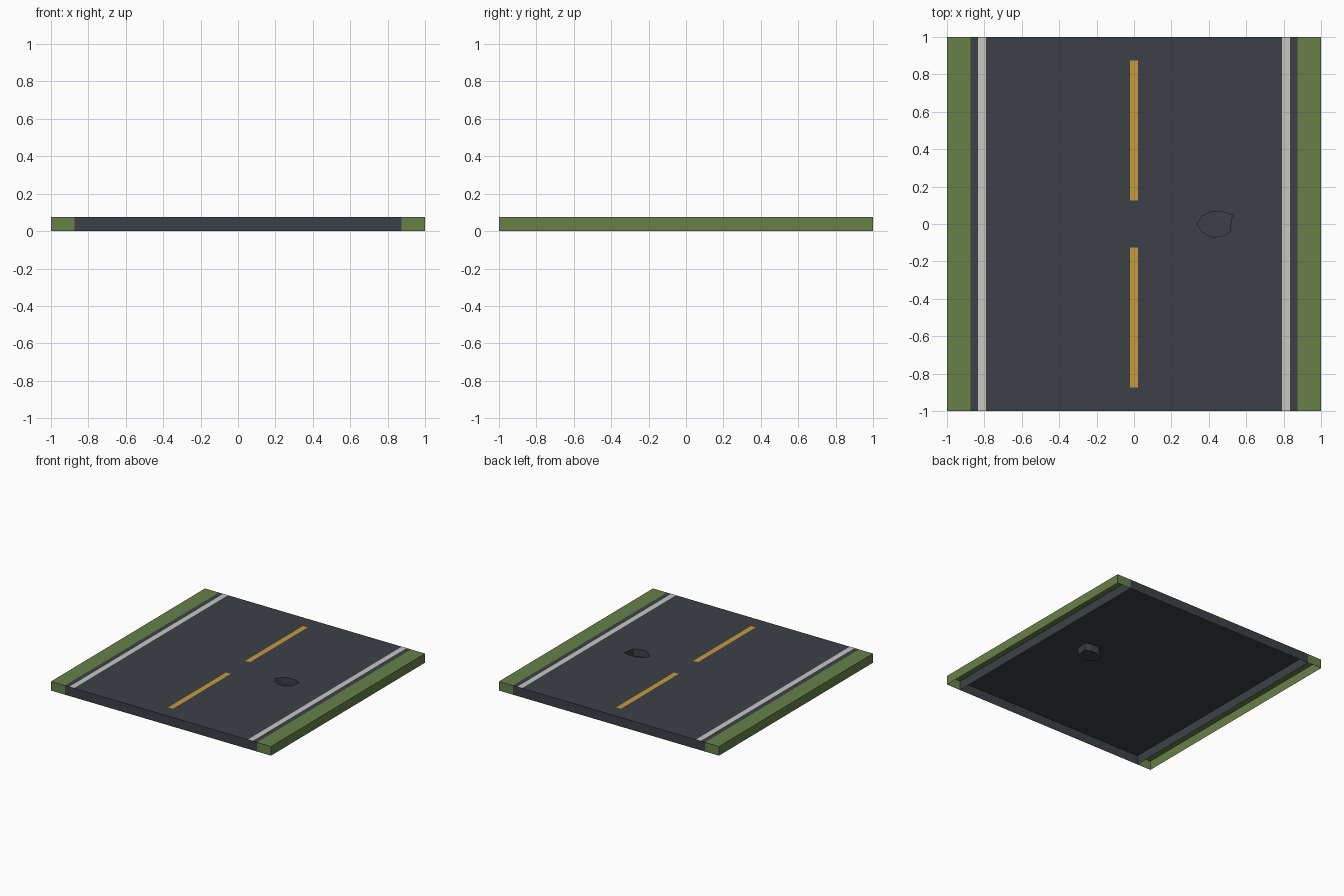
import bpy
import bmesh

cube = bpy.data.objects.get("Cube")
if cube:
    bpy.data.objects.remove(cube, do_unlink=True)

TOP = 0.075         # height of the tile
ROAD = 0.873        # half width of the road
PIT_FLOOR = 0.015   # height of the pothole floor


def make_material(name, rgb):
    mat = bpy.data.materials.new(name)
    mat.use_nodes = True
    mat.diffuse_color = (*rgb, 1)
    mat.node_tree.nodes["Principled BSDF"].inputs["Base Color"].default_value = (*rgb, 1)
    return mat


asphalt = make_material("asphalt", (0.045, 0.053, 0.063))
grass = make_material("grass_green", (0.136, 0.216, 0.067))
white = make_material("line_white", (0.58, 0.57, 0.55))
yellow = make_material("line_yellow", (0.57, 0.33, 0.045))


def finish(bm, name, mat):
    mesh = bpy.data.meshes.new(name)
    bm.to_mesh(mesh)
    bm.free()
    mesh.materials.append(mat)
    obj = bpy.data.objects.new(name, mesh)
    bpy.context.collection.objects.link(obj)
    return obj


def ring(bm, points, z):
    return [bm.verts.new((x, y, z)) for x, y in points]


def rectangle(x0, x1, y0, y1):
    return [(x0, y0), (x1, y0), (x1, y1), (x0, y1)]


def wall(bm, upper, lower, skip=()):
    # Counterclockwise rings give outward-facing walls
    n = len(upper)
    for i in range(n):
        if i not in skip:
            j = (i + 1) % n
            bm.faces.new((upper[i], lower[i], lower[j], upper[j]))


def painted_line(name, x0, x1, y0, y1, mat):
    bm = bmesh.new()
    bm.faces.new(ring(bm, rectangle(x0, x1, y0, y1), TOP + 0.001))
    finish(bm, name, mat)


# Road: open-bottomed shell with a pothole sunk into its top
pothole = [(0.337, 0), (0.365, -0.042), (0.415, -0.07), (0.47, -0.065),
           (0.513, -0.042), (0.525, 0.05), (0.47, 0.065), (0.41, 0.065),
           (0.365, 0.042)]
outline = rectangle(-ROAD, ROAD, -1, 1)
bm = bmesh.new()
edge = ring(bm, outline, TOP)
rim = ring(bm, pothole, TOP)
loops = [bm.edges.new((r[i - 1], r[i])) for r in (edge, rim) for i in range(len(r))]
bmesh.ops.triangle_fill(bm, edges=loops, use_beauty=True, normal=(0, 0, 1))
for face in bm.faces:
    face.normal_update()
    if face.normal.z < 0:
        face.normal_flip()
wall(bm, edge, ring(bm, outline, 0))
floor = ring(bm, pothole, PIT_FLOOR)
wall(bm, floor, rim)
bm.faces.new(floor)
finish(bm, "road", asphalt)

# Grass verges: open below and on the side that meets the road
for side, x0, x1, inner in (("left", ROAD, 1, 3), ("right", -1, -ROAD, 1)):
    bm = bmesh.new()
    outline = rectangle(x0, x1, -1, 1)
    upper = ring(bm, outline, TOP)
    bm.faces.new(upper)
    wall(bm, upper, ring(bm, outline, 0), skip=(inner,))
    finish(bm, side + "_grass_verge", grass)

# Edge lines
painted_line("left_edge_line", 0.79, 0.833, -1, 1, white)
painted_line("right_edge_line", -0.833, -0.79, -1, 1, white)

# Centre dashes
painted_line("front_centre_dash", -0.021, 0.021, -0.875, -0.125, yellow)
painted_line("back_centre_dash", -0.021, 0.021, 0.125, 0.875, yellow)
